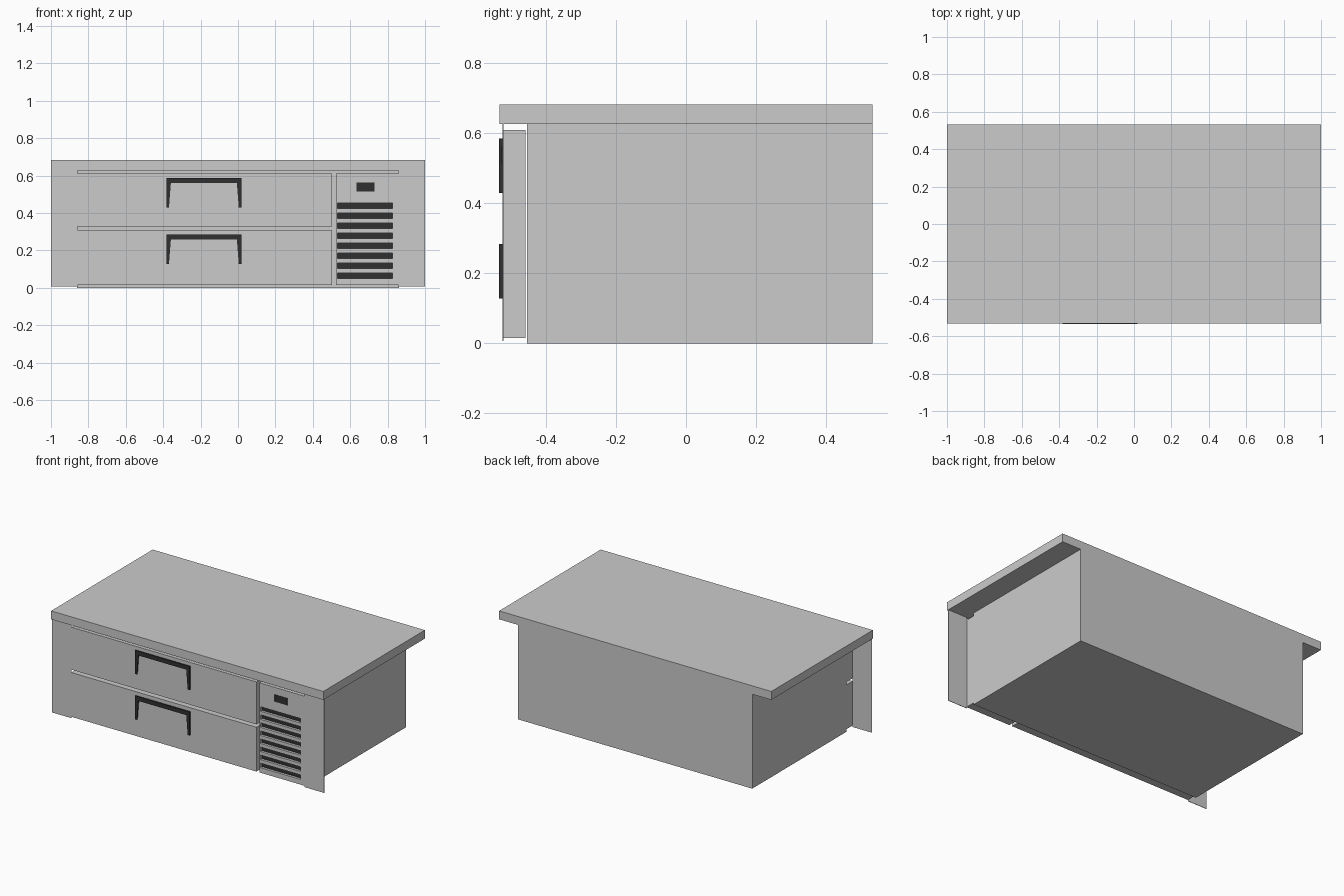
import bpy, bmesh

if "Cube" in bpy.data.objects:
    bpy.data.objects.remove(bpy.data.objects["Cube"])

dark = bpy.data.materials.new("dark_trim")
dark.diffuse_color = (0.03, 0.03, 0.03, 1)
dark.use_nodes = True
dark.node_tree.nodes["Principled BSDF"].inputs["Base Color"].default_value = dark.diffuse_color


def finish(name, bm, mat=None):
    bmesh.ops.recalc_face_normals(bm, faces=bm.faces)
    mesh = bpy.data.meshes.new(name)
    bm.to_mesh(mesh)
    bm.free()
    ob = bpy.data.objects.new(name, mesh)
    bpy.context.collection.objects.link(ob)
    if mat:
        mesh.materials.append(mat)
    return ob


def add_box(bm, x, y, z):
    verts = bmesh.ops.create_cube(bm, size=1)["verts"]
    for v in verts:
        v.co = [lo + (hi - lo) * (c + 0.5) for c, (lo, hi) in zip(v.co, (x, y, z))]


def box(name, x, y, z, mat=None):
    bm = bmesh.new()
    add_box(bm, x, y, z)
    return finish(name, bm, mat)


def front_profile(name, pts, y0, y1, mat=None):
    """Extrude an x-z outline from y0 back to y1."""
    bm = bmesh.new()
    face = bm.faces.new([bm.verts.new((x, y0, z)) for x, z in pts])
    ext = bmesh.ops.extrude_face_region(bm, geom=[face])["geom"]
    bmesh.ops.translate(bm, vec=(0, y1 - y0, 0),
                        verts=[g for g in ext if isinstance(g, bmesh.types.BMVert)])
    return finish(name, bm, mat)


FRONT, BACK = -0.525, -0.459

# Worktop and cabinet body
box("worktop", (-1, 1), (-0.533, 0.533), (0.627, 0.683))
box("cabinet_body", (-0.86, 0.86), (-0.455, 0.533), (0, 0.627))

# Thin side flanges of the front
for side, s in (("left", -1), ("right", 1)):
    box(f"{side}_front_flange", sorted((s * 0.857, s)), (FRONT, FRONT + 0.003), (0.006, 0.627))

# Two drawers, each with a dark hooded handle
for name, z0, z1, hz in (("lower", 0.015, 0.309, 0.128), ("upper", 0.328, 0.61, 0.43)):
    box(f"{name}_drawer", (-0.857, 0.503), (FRONT, BACK), (z0, z1))
    top = hz + 0.156
    front_profile(f"{name}_drawer_handle", [
        (-0.383, hz), (-0.383, top), (0.018, top), (0.018, hz), (0.004, hz),
        (-0.006, top - 0.027), (-0.359, top - 0.027), (-0.369, hz)],
        -0.534, FRONT + 0.002, dark)
    front_profile(f"{name}_handle_plate", [
        (-0.369, hz), (-0.359, top - 0.027), (-0.006, top - 0.027), (0.004, hz)],
        FRONT - 0.002, FRONT + 0.002)

# Machine compartment panel with eight ventilation slots
panel = box("vent_panel", (0.524, 0.857), (FRONT, BACK), (0.015, 0.61))
slots = bmesh.new()
for i in range(8):
    z = 0.064 + i * 0.0535
    add_box(slots, (0.533, 0.826), (FRONT - 0.02, FRONT + 0.02), (z - 0.015, z + 0.015))
    box(f"vent_slot_back_{i + 1}", (0.533, 0.826), (FRONT + 0.016, FRONT + 0.021),
        (z - 0.015, z + 0.015), dark)
cutter = finish("vent_slot_cutter", slots)
cutter.hide_render = True
cutter.hide_viewport = True
mod = panel.modifiers.new("slots", "BOOLEAN")
mod.operation = "DIFFERENCE"
mod.solver = "EXACT"
mod.object = cutter

# Temperature display
box("temperature_display", (0.634, 0.73), (FRONT - 0.002, FRONT + 0.002), (0.516, 0.563), dark)
